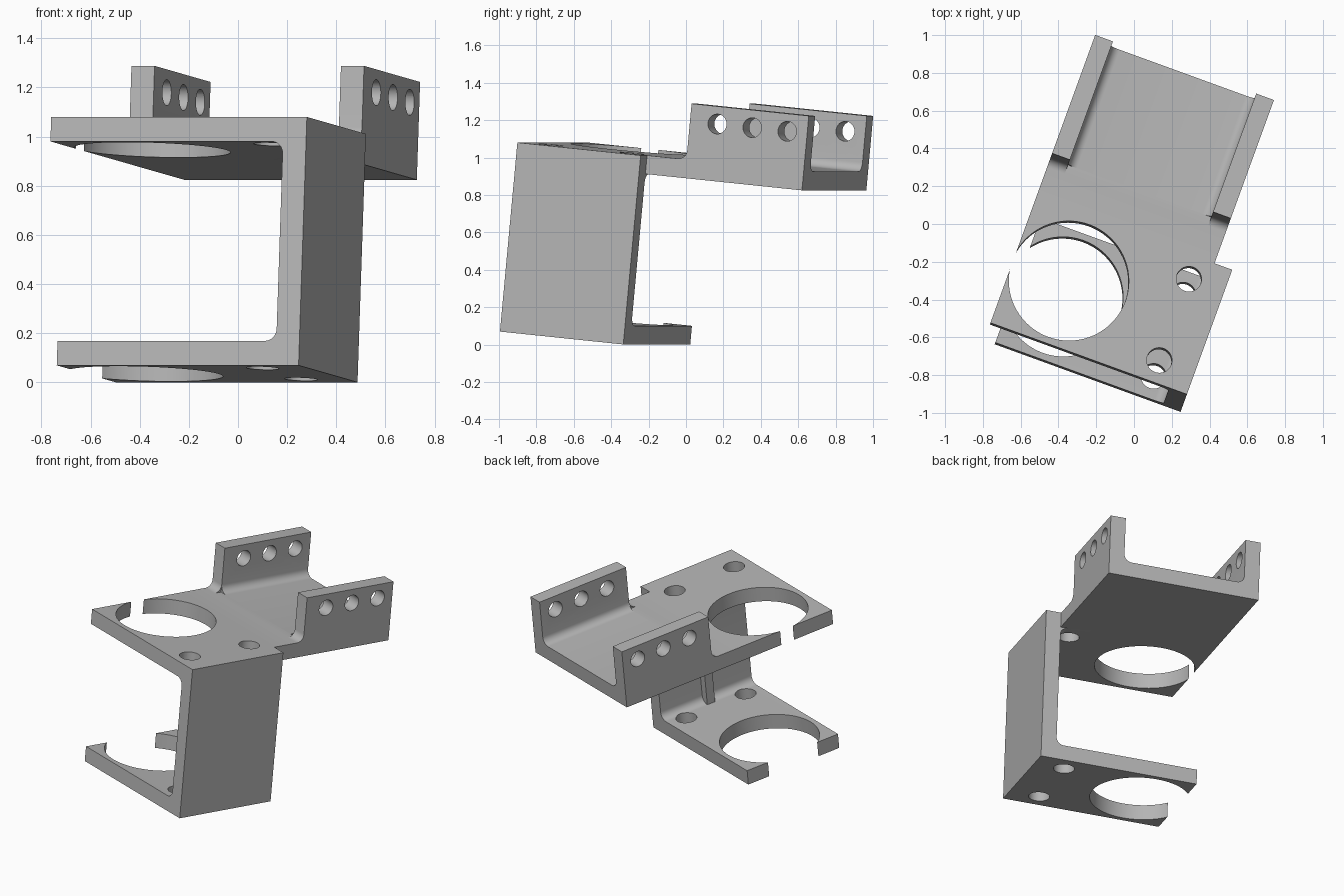
import bpy, bmesh, math
from mathutils import Matrix, Vector

if "Cube" in bpy.data.objects:
    bpy.data.objects.remove(bpy.data.objects["Cube"])

# Tilted frame of the bracket: u across, v backwards, w upwards
YAW, TILT = math.radians(-20), math.radians(-5.6)
FRAME = (Matrix.Translation((-0.76, -0.523, 1.08))
         @ Matrix.Rotation(YAW, 4, 'Z') @ Matrix.Rotation(TILT, 4, 'X'))

T = 0.1          # sheet thickness
R = 0.05         # inner fillet radius
WIDE = 1.107     # outer width of the clamp
DECK = 1.007     # width of the deck behind it
DEPTH = 0.705    # clamp depth
BACK = 1.6       # full length
RAIL = 0.93      # where the side rails begin
DROP = -1.0155   # underside of the lower plate
TOP = 0.3        # top of the rails

grey = bpy.data.materials.new("bracket grey")
grey.use_nodes = True
grey.diffuse_color = (0.46, 0.46, 0.46, 1)
grey.node_tree.nodes["Principled BSDF"].inputs["Base Color"].default_value = (0.46, 0.46, 0.46, 1)


def fillet(cx, cy, start, sweep=-90, steps=8):
    """Points on a quarter arc round a centre."""
    angles = [math.radians(start + sweep * i / steps) for i in range(steps + 1)]
    return [(cx + R * math.cos(a), cy + R * math.sin(a)) for a in angles]


def prism(name, points, axis, lo, hi):
    """Extrude a profile along v (points are u, w) or along u (points are v, w)."""
    bm = bmesh.new()
    place = (lambda p: (p[0], lo, p[1])) if axis == 'v' else (lambda p: (lo, p[0], p[1]))
    step = Vector((0, hi - lo, 0)) if axis == 'v' else Vector((hi - lo, 0, 0))
    face = bm.faces.new([bm.verts.new(place(p)) for p in points])
    ext = bmesh.ops.extrude_face_region(bm, geom=[face])["geom"]
    bmesh.ops.translate(bm, vec=step, verts=[g for g in ext if isinstance(g, bmesh.types.BMVert)])
    bmesh.ops.recalc_face_normals(bm, faces=bm.faces)
    return make(name, bm)


def make(name, bm):
    mesh = bpy.data.meshes.new(name)
    bm.to_mesh(mesh)
    bm.free()
    mesh.materials.append(grey)
    obj = bpy.data.objects.new(name, mesh)
    bpy.context.scene.collection.objects.link(obj)
    return obj


def drill(center, radius, length, axis='w', segments=32):
    bm = bmesh.new()
    turn = Matrix.Rotation(math.pi / 2, 4, 'Y') if axis == 'u' else Matrix()
    bmesh.ops.create_cone(bm, cap_ends=True, segments=segments, radius1=radius, radius2=radius,
                          depth=length, matrix=Matrix.Translation(center) @ turn)
    obj = make("hole_cutter", bm)
    obj.hide_render = True
    return obj


def combine(target, tools, operation):
    """Apply booleans and remove the tools."""
    for tool in tools:
        mod = target.modifiers.new("combine", 'BOOLEAN')
        mod.operation, mod.object, mod.solver = operation, tool, 'EXACT'
    graph = bpy.context.evaluated_depsgraph_get()
    mesh = bpy.data.meshes.new_from_object(target.evaluated_get(graph))
    target.modifiers.clear()
    target.data = mesh
    for tool in tools:
        bpy.data.objects.remove(tool)


# C-shaped clamp: upper plate, side wall, shorter lower plate
inner = WIDE - T
clamp = ([(0, 0), (WIDE, 0), (WIDE, DROP), (0.06, DROP), (0.06, DROP + T)]
         + fillet(inner - R, DROP + T + R, -90, 90)
         + fillet(inner - R, -T - R, 0, 90) + [(0, -T)])
bracket = prism("bracket", clamp, 'v', 0, DEPTH)

# Deck and the channel between the two side rails
deck = prism("deck", [(0, 0), (DECK, 0), (DECK, -T), (0, -T)], 'v', DEPTH, RAIL)
channel = ([(0, -T), (0, TOP), (T, TOP)] + fillet(T + R, R, 180, 90)
           + fillet(DECK - T - R, R, -90, 90)
           + [(DECK - T, TOP), (DECK, TOP), (DECK, -T)])
rails = prism("rails", channel, 'v', RAIL, BACK)

# Fillets at the front foot of each rail
foot = fillet(RAIL - R, R, -90, 90) + [(RAIL, 0)]
feet = [prism("rail_foot", foot, 'u', a, a + T) for a in (0, DECK - T)]

# Slim rib up the inside of the wall
rib = prism("rib", [(inner - R, DROP + T), (inner, DROP + T), (inner, -T), (inner - R, -T)],
            'v', DEPTH / 2 - 0.03, DEPTH / 2 + 0.03)
combine(bracket, [deck, rails, rib] + feet, 'UNION')

# Large bore, screw holes through both plates, cross holes through the rails
holes = [drill((0.314, DEPTH / 2, -0.5), 0.318, 1.4, segments=72)]
holes += [drill((0.908, v, w), 0.067, 0.24) for v in (0.12, 0.58) for w in (-T / 2, DROP + T / 2)]
holes += [drill((DECK / 2, v, 0.206), 0.053, 1.4, 'u') for v in (1.086, 1.286, 1.486)]
combine(bracket, holes, 'DIFFERENCE')

bracket.matrix_world = FRAME
bpy.ops.object.select_all(action='DESELECT')
bracket.select_set(True)
bpy.context.view_layer.objects.active = bracket
bpy.ops.object.shade_smooth_by_angle(angle=math.radians(30))
